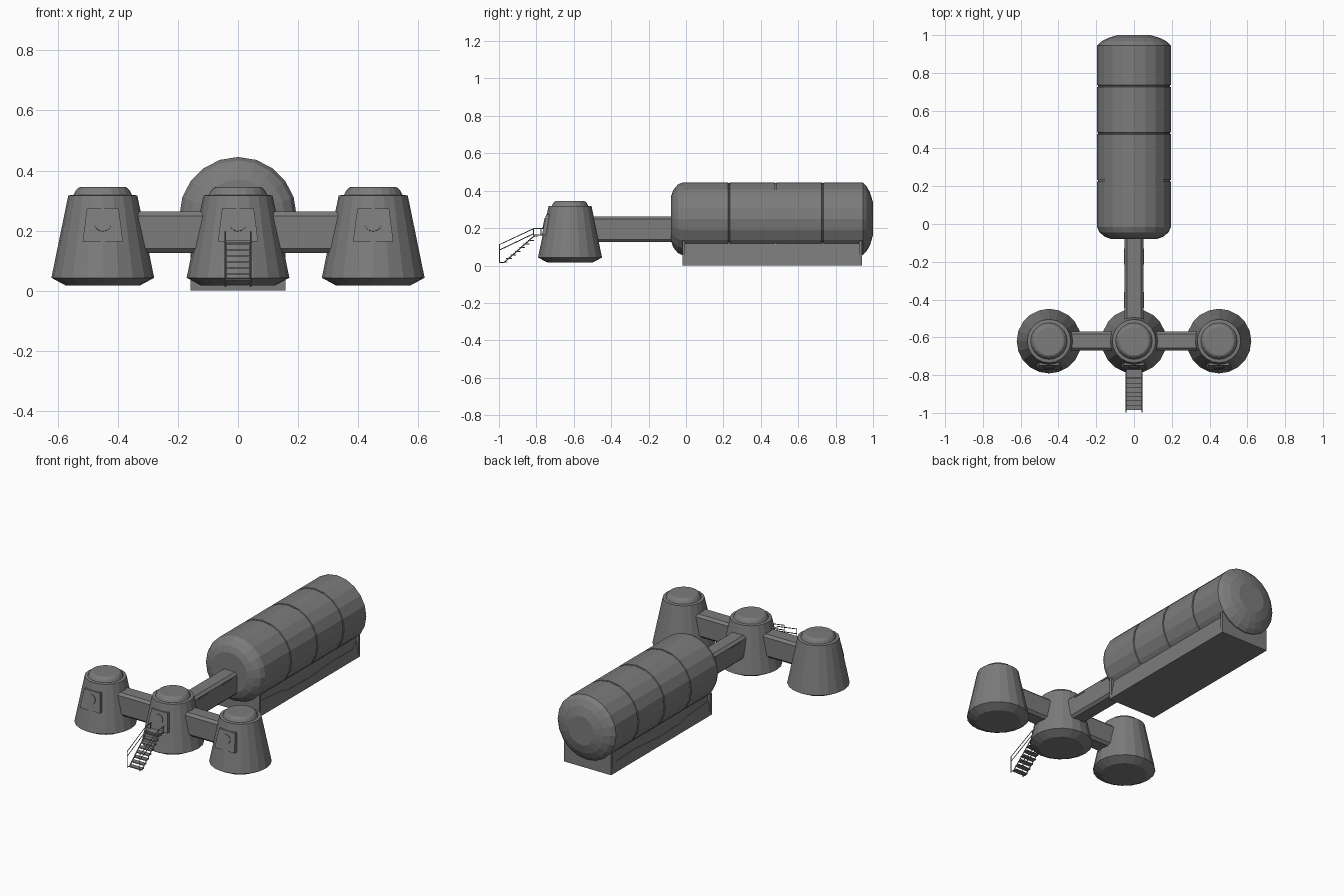
import bpy, bmesh, math
from mathutils import Vector, Matrix

if "Cube" in bpy.data.objects:
    bpy.data.objects.remove(bpy.data.objects["Cube"])

dark = bpy.data.materials.new("dark_grey")
dark.diffuse_color = (0.2, 0.2, 0.2, 1)
dark.use_nodes = True
dark.node_tree.nodes["Principled BSDF"].inputs["Base Color"].default_value = dark.diffuse_color


def link(name, data):
    data.materials.append(dark)
    ob = bpy.data.objects.new(name, data)
    bpy.context.collection.objects.link(ob)
    return ob


def finish(name, bm):
    bmesh.ops.recalc_face_normals(bm, faces=bm.faces)
    me = bpy.data.meshes.new(name)
    bm.to_mesh(me)
    bm.free()
    return link(name, me)


def lathe(name, profile, segs, mat):
    """Revolve (radius, height) points round local z, with flat end caps."""
    bm = bmesh.new()
    rings = []
    for r, h in profile:
        rings.append([bm.verts.new(mat @ Vector((r * math.cos(2 * math.pi * i / segs),
                                                 r * math.sin(2 * math.pi * i / segs), h)))
                      for i in range(segs)])
    for a, b in zip(rings, rings[1:]):
        for i in range(segs):
            j = (i + 1) % segs
            bm.faces.new((a[i], a[j], b[j], b[i]))
    bm.faces.new(rings[0])
    bm.faces.new(rings[-1])
    return finish(name, bm)


def box(name, lo, hi, bevel=0.0):
    """Box between two corners; bevel chamfers its long edges."""
    lo, hi = Vector(lo), Vector(hi)
    bm = bmesh.new()
    size = hi - lo
    bmesh.ops.create_cube(bm, size=1, matrix=Matrix.Translation((lo + hi) / 2)
                          @ Matrix.Diagonal((*size, 1)))
    if bevel:
        axis = max(range(3), key=lambda k: size[k])
        edges = [e for e in bm.edges
                 if abs((e.verts[0].co - e.verts[1].co)[axis]) > size[axis] * 0.9]
        bmesh.ops.bevel(bm, geom=edges, offset=bevel, segments=1, affect='EDGES')
    return finish(name, bm)


def loft(name, a, b):
    """Solid between two matching polygons."""
    bm = bmesh.new()
    va = [bm.verts.new(p) for p in a]
    vb = [bm.verts.new(p) for p in b]
    bm.faces.new(va)
    bm.faces.new(vb)
    n = len(va)
    for i in range(n):
        j = (i + 1) % n
        bm.faces.new((va[i], va[j], vb[j], vb[i]))
    return finish(name, bm)


def tubes(name, paths, r):
    cu = bpy.data.curves.new(name, 'CURVE')
    cu.dimensions = '3D'
    cu.bevel_depth = r
    cu.bevel_resolution = 0
    cu.use_fill_caps = True
    for pts in paths:
        sp = cu.splines.new('POLY')
        sp.points.add(len(pts) - 1)
        for p, co in zip(sp.points, pts):
            p.co = (*co, 1)
    return link(name, cu)


# Long storage tank with recessed seams and rounded ends
tank = [(0.12, -0.08), (0.155, -0.067), (0.183, -0.044), (0.195, -0.017)]
for y in (0.229, 0.48, 0.73):
    tank += [(0.195, y - 0.005), (0.19, y - 0.003), (0.19, y + 0.003), (0.195, y + 0.005)]
tank += [(0.195, 0.945), (0.175, 0.965), (0.14, 0.984), (0.087, 1.0)]
lathe("tank", tank, 20, Matrix.Translation((0, 0, 0.25)) @ Matrix.Rotation(-math.pi / 2, 4, 'X'))

# Tank plinth: sloping sides between upright end frames
slope = [(-0.155, 0), (0.155, 0), (0.137, 0.13), (-0.137, 0.13)]
loft("plinth", [(x, -0.015, z) for x, z in slope], [(x, 0.935, z) for x, z in slope])
for y in (-0.02, 0.925):
    box("plinth_end_frame", (-0.158, y, 0), (0.158, y + 0.015, 0.13))

# Shaped skirts lying on the sloping sides
skirt = [(-0.01, 0), (0.93, 0), (0.93, 0.1), (0.88, 0.06), (0.7, 0.065), (0.47, 0.05),
         (0.26, 0.055), (0.2, 0.07), (-0.01, 0.085)]
for s in (-1, 1):
    loft("plinth_skirt", [(s * (0.15 - 0.138 * z), y, z) for y, z in skirt],
         [(s * (0.158 - 0.138 * z), y, z) for y, z in skirt])

# Three tapered pods, each with a front hatch and round window
pod = [(0.123, 0.017), (0.171, 0.043), (0.115, 0.317), (0.097, 0.319), (0.09, 0.333),
       (0.082, 0.342), (0.075, 0.345)]
hatch = [(-0.067, 0.163), (0.067, 0.163), (0.053, 0.273), (-0.053, 0.273)]
CY = -0.62
tilt = math.atan2(0.056, 0.274)


def front(z, out):
    return CY - (0.171 - (z - 0.043) * 0.204) - out


for x in (-0.45, 0, 0.45):
    lathe("pod", pod, 20, Matrix.Translation((x, CY, 0)))
    loft("hatch", [(x + px, front(z, -0.04), z) for px, z in hatch],
         [(x + px, front(z, 0.004), z) for px, z in hatch])
    lathe("window", [(0.029, 0), (0.029, 0.008)], 16,
          Matrix.Translation((x, front(0.225, 0), 0.225))
          @ Matrix.Rotation(math.pi / 2 - tilt, 4, 'X'))

# Connecting corridors with small side strips
box("rear_corridor", (-0.05, -0.6, 0.126), (0.05, -0.04, 0.263), 0.014)
for s in (-1, 1):
    x0, x1 = sorted((s * 0.05, s * 0.42))
    box("side_corridor", (x0, CY - 0.051, 0.126), (x1, CY + 0.051, 0.263), 0.014)
    for y in (-0.445, -0.215):
        x0, x1 = sorted((s * 0.046, s * 0.053))
        box("corridor_strip", (x0, y, 0.238), (x1, y + 0.085, 0.243))

# Entry stairs: landing, treads, stringers and handrails
box("landing", (-0.042, -0.815, 0.16), (0.042, -0.75, 0.167))
for i in range(8):
    y, z = -0.985 + i * 0.0235, 0.015 + i * 0.0195
    box("tread", (-0.042, y, z), (0.042, y + 0.03, z + 0.005))
for s in (-1, 1):
    x = s * 0.042
    tubes("stringer", [[(x, -0.975, 0.014), (x, -0.81, 0.16)]], 0.003)
    tubes("handrail", [
        [(x, -0.997, 0.015), (x, -0.997, 0.112), (x, -0.815, 0.197), (x, -0.755, 0.197)],
        [(x, -0.997, 0.083), (x, -0.815, 0.17)],
        [(x, -0.997, 0.017), (x, -0.975, 0.017)],
        [(x, -0.815, 0.197), (x, -0.815, 0.16)],
        [(x, -0.775, 0.197), (x, -0.775, 0.16)]], 0.0025)
